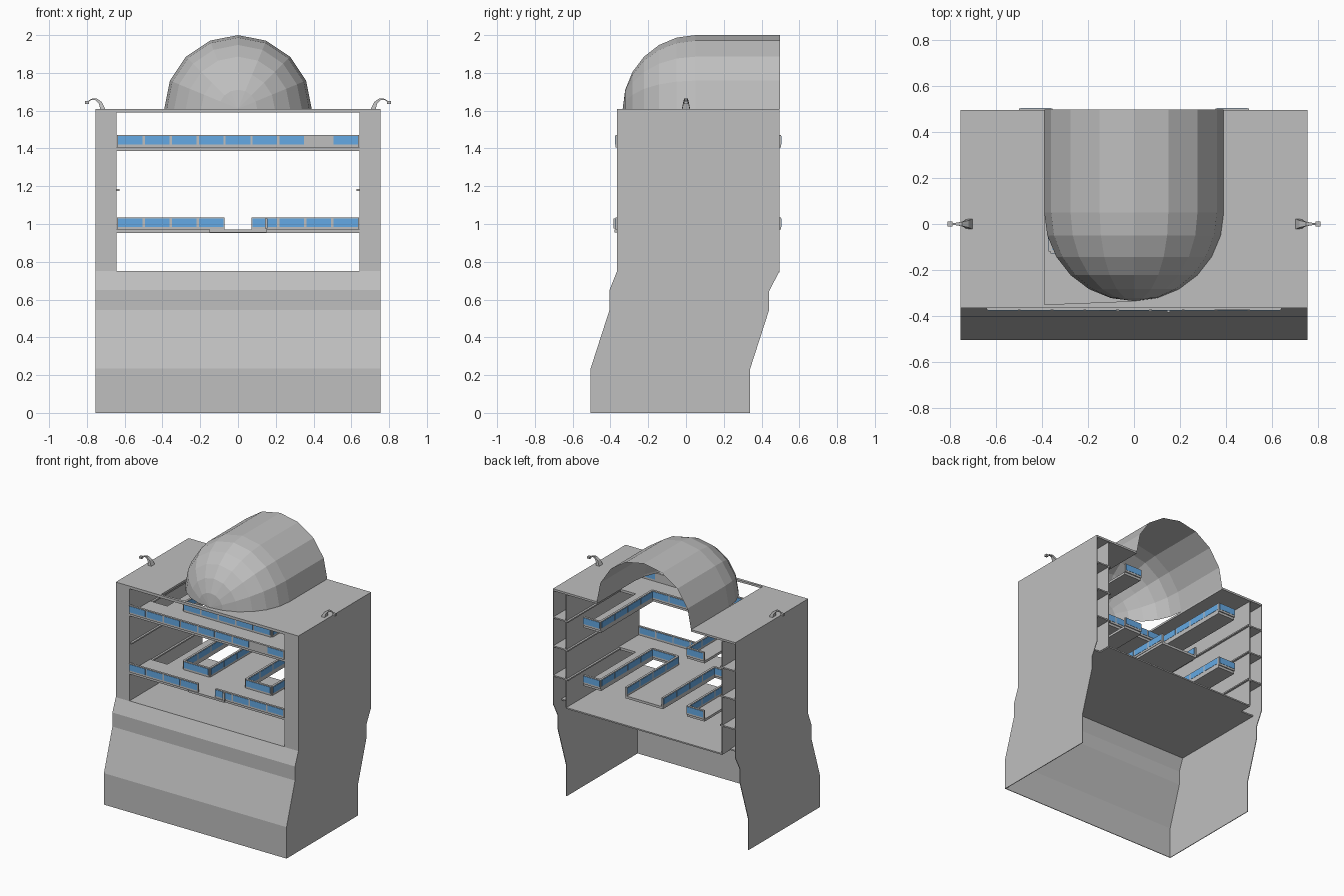
import bpy, bmesh, math
from mathutils import Vector

if "Cube" in bpy.data.objects:
    bpy.data.objects.remove(bpy.data.objects["Cube"])


def material(name, rgb):
    m = bpy.data.materials.new(name)
    m.diffuse_color = (*rgb, 1)
    m.use_nodes = True
    m.node_tree.nodes["Principled BSDF"].inputs["Base Color"].default_value = m.diffuse_color
    return m


GREY = material("concrete_grey", (0.52, 0.52, 0.52))
BLUE = material("glass_blue", (0.13, 0.40, 0.78))


def finish(name, bm, mat, normals=True):
    if normals:
        bmesh.ops.recalc_face_normals(bm, faces=bm.faces)
    me = bpy.data.meshes.new(name)
    bm.to_mesh(me)
    bm.free()
    me.materials.append(mat)
    ob = bpy.data.objects.new(name, me)
    bpy.context.collection.objects.link(ob)
    return ob


def box(name, x, y, z, mat=GREY):
    bm = bmesh.new()
    bmesh.ops.create_cube(bm, size=1)
    for v in bm.verts:
        for i, r in enumerate((x, y, z)):
            v.co[i] = r[0] + (v.co[i] + 0.5) * (r[1] - r[0])
    return finish(name, bm, mat)


def prism(name, pts, offset, mat=GREY):
    bm = bmesh.new()
    f = bm.faces.new([bm.verts.new(p) for p in pts])
    ext = bmesh.ops.extrude_face_region(bm, geom=[f])
    verts = [g for g in ext["geom"] if isinstance(g, bmesh.types.BMVert)]
    bmesh.ops.translate(bm, verts=verts, vec=offset)
    return finish(name, bm, mat)


# Outer side walls with a stepped, leaning profile
front = [(-0.505, 0), (-0.505, 0.235), (-0.405, 0.545), (-0.405, 0.65), (-0.365, 0.75)]
back = [(0.495, 0.75), (0.44, 0.645), (0.44, 0.545), (0.34, 0.235), (0.34, 0)]
side = front + [(-0.365, 1.61), (0.495, 1.61)] + back
for s in (-1, 1):
    prism("side_wall", [(s * 0.755, y, z) for y, z in side], (-s * 0.005, 0, 0))

# Lower front skin following the same profile
skin = front + [(y + 0.005, z) for y, z in reversed(front)]
prism("front_skin", [(-0.755, y, z) for y, z in skin], (1.51, 0, 0))

# Ground floor of the hall
box("hall_floor", (-0.75, 0.75), (-0.365, 0.40), (0.742, 0.752))
box("hall_floor_back", (-0.645, 0.645), (0.40, 0.495), (0.742, 0.752))

# Front pillars, inner walls and shelves between the double side walls
for s in (-1, 1):
    def xs(a, b):
        return sorted((s * a, s * b))
    box("front_pillar", xs(0.642, 0.755), (-0.365, -0.36), (0.75, 1.61))
    box("inner_wall", xs(0.642, 0.648), (-0.36, 0.495), (0.75, 1.59))
    for z in (0.96, 1.18, 1.395):
        box("wall_shelf", xs(0.627, 0.75), (-0.355, 0.495), (z - 0.005, z + 0.005))
box("front_top_beam", (-0.645, 0.645), (-0.365, -0.355), (1.59, 1.61))

# Roof with an opening under the dome, square at one corner, round at the other
CY, R = 0.05, 0.39
arc = [(R * math.cos(math.radians(a)), CY - 0.385 * math.sin(math.radians(a)))
       for a in range(0, 91, 15)]
roof = [(-0.755, -0.365), (0.755, -0.365), (0.755, 0.495), (R, 0.495)] + arc
roof += [(-R, -0.35), (-R, 0.495), (-0.755, 0.495)]
prism("roof", [(x, y, 1.61) for x, y in roof], (0, 0, -0.015))

# Faceted dome: barrel vault running into a quarter sphere
bm = bmesh.new()
rings = [(y, R) for y in (0.497, 0.375, 0.215, CY)]
rings += [(CY - 0.385 * math.sin(math.radians(a)), R * math.cos(math.radians(a)))
          for a in range(15, 90, 15)]
rows = [[bm.verts.new((r * math.cos(math.pi * i / 8), y, 1.61 + r * math.sin(math.pi * i / 8)))
         for i in range(9)] for y, r in rings]
for a, b in zip(rows, rows[1:]):
    for i in range(8):
        bm.faces.new((a[i], a[i + 1], b[i + 1], b[i]))
tip = bm.verts.new((0, CY - 0.385, 1.61))
for i in range(8):
    bm.faces.new((rows[-1][i], rows[-1][i + 1], tip))
bmesh.ops.triangulate(bm, faces=bm.faces)
bmesh.ops.recalc_face_normals(bm, faces=bm.faces)
if sum(f.normal.z for f in bm.faces) < 0:
    bmesh.ops.reverse_faces(bm, faces=bm.faces)
finish("dome", bm, GREY, normals=False)

# Balustrade: grey parapet with blue glass plates on both faces
MODULE = 0.1425


def rail(p, q, z, skip=()):
    p, q = Vector(p), Vector(q)
    along_x = abs(q.x - p.x) > abs(q.y - p.y)
    t = 0.008
    k = 0 if along_x else 1
    lo, hi = sorted((p[k], q[k]))
    c = p[1 - k]

    def put(name, run, half, zr, mat):
        cross = (c - half, c + half)
        box(name, run if along_x else cross, cross if along_x else run, zr, mat)
    put("parapet", (lo, hi), t, (z, z + 0.065), GREY)
    n = max(1, round((hi - lo) / MODULE))
    w = (hi - lo) / n
    for i in range(n):
        if i not in skip:
            put("glass_panel", (lo + i * w + 0.006, lo + (i + 1) * w - 0.006),
                t + 0.002, (z + 0.015, z + 0.06), BLUE)


LOW, HIGH = 0.97, 1.405
FRONT, CROSS, END = -0.365, -0.12, 0.495

# Gallery decks, with side walkways reaching the open back
for z in (LOW, HIGH):
    box("front_deck", (-0.642, 0.642), (FRONT, CROSS), (z - 0.018, z))
    for s in (-1, 1):
        x0, x1 = sorted((s * 0.355, s * 0.50))
        box("side_walkway", (x0, x1), (CROSS, END), (z - 0.018, z))
        rail((s * 0.363, CROSS), (s * 0.363, END), z)
        rail((x0, END), (x1, END), z)
box("centre_walkway", (-0.155, 0.155), (CROSS, END), (LOW - 0.018, LOW))
box("centre_lip", (-0.15, 0.15), (-0.378, FRONT), (LOW - 0.015, LOW))

# Upper balustrades
rail((-0.641, FRONT), (0.641, FRONT), HIGH, skip=(7,))
rail((-0.363, CROSS), (0.363, CROSS), HIGH)

# Lower balustrades with a gap in the middle of the front
for s in (-1, 1):
    rail((s * 0.641, FRONT), (s * 0.071, FRONT), LOW)
    rail((s * 0.15, CROSS), (s * 0.363, CROSS), LOW)
    rail((s * 0.15, CROSS), (s * 0.15, END), LOW)
box("front_post", (0.143, 0.157), (-0.385, FRONT), (0.975, 1.03))

# Curved roof lamps: tapered hook with a small head
for s in (-1, 1):
    path = [(0.715, 1.605, 0.022), (0.728, 1.64, 0.015), (0.75, 1.66, 0.009),
            (0.775, 1.66, 0.005), (0.795, 1.648, 0.004)]
    bm = bmesh.new()
    loops = []
    for i, (x, z, h) in enumerate(path):
        a, b = path[max(i - 1, 0)], path[min(i + 1, 4)]
        d = Vector((b[0] - a[0], b[1] - a[1])).normalized()
        k = h * 0.6
        loops.append([bm.verts.new((s * (x + u * k * d.y), v * h, z - u * k * d.x))
                      for u, v in ((-1, -1), (1, -1), (1, 1), (-1, 1))])
    for a, b in zip(loops, loops[1:]):
        for i in range(4):
            bm.faces.new((a[i], a[(i + 1) % 4], b[(i + 1) % 4], b[i]))
    bm.faces.new(loops[0])
    bm.faces.new(loops[-1])
    finish("roof_lamp_arm", bm, GREY)
    x0, x1 = sorted((s * 0.79, s * 0.81))
    box("roof_lamp_head", (x0, x1), (-0.01, 0.01), (1.636, 1.652))
